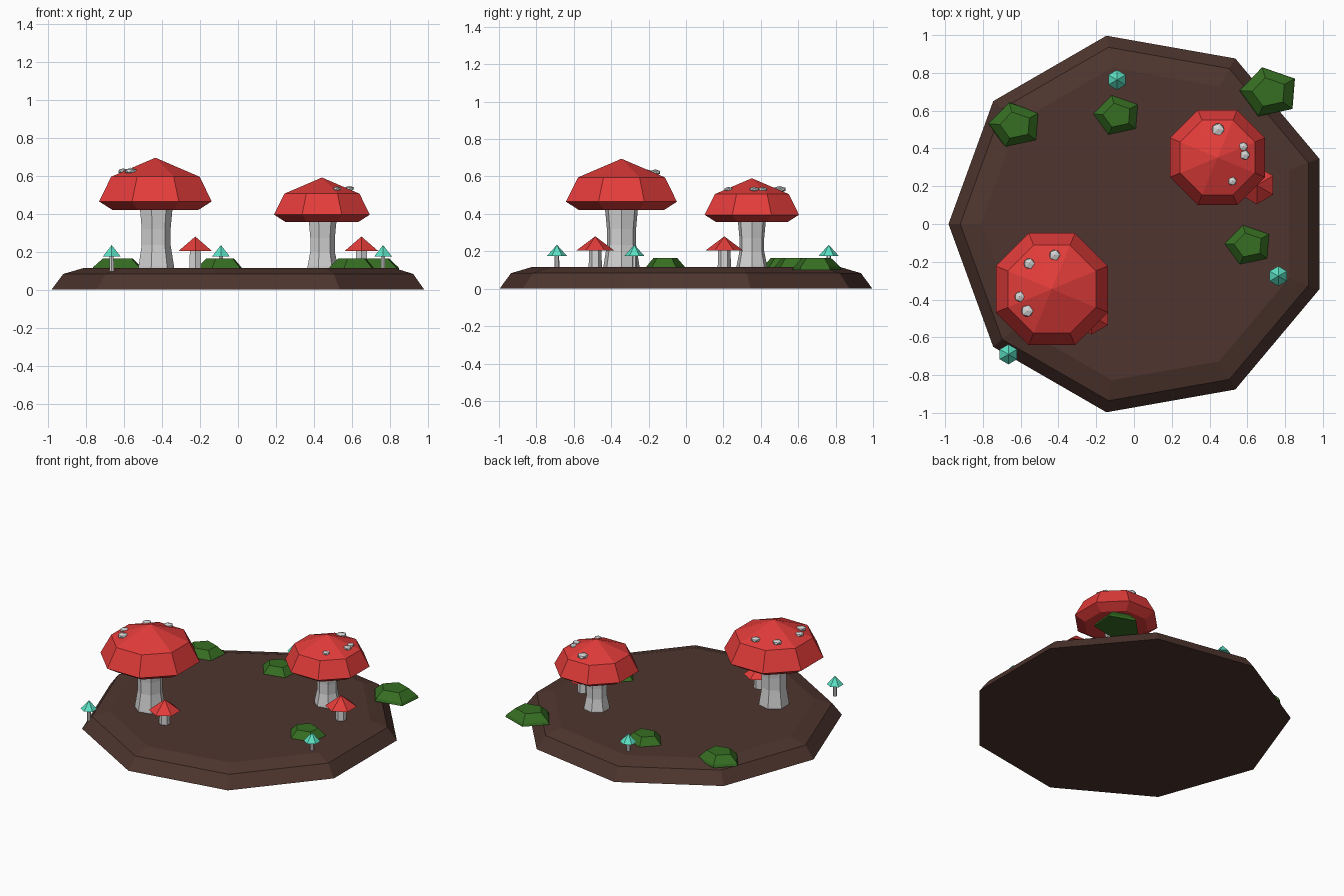
import bpy, bmesh, math

if "Cube" in bpy.data.objects:
    bpy.data.objects.remove(bpy.data.objects["Cube"])


def mat(name, r, g, b):
    m = bpy.data.materials.new(name)
    lin = [((c / 255 + 0.055) / 1.055) ** 2.4 for c in (r, g, b)]
    m.diffuse_color = (*lin, 1)
    m.use_nodes = True
    m.node_tree.nodes["Principled BSDF"].inputs["Base Color"].default_value = m.diffuse_color
    return m


SOIL = mat("soil brown", 78, 53, 46)
RED = mat("cap red", 226, 60, 58)
GREY = mat("stem grey", 212, 212, 212)
GREEN = mat("leaf green", 54, 110, 34)
TEAL = mat("teal", 92, 226, 196)


def finish(bm, name, material, loc):
    bmesh.ops.recalc_face_normals(bm, faces=bm.faces)
    me = bpy.data.meshes.new(name)
    bm.to_mesh(me)
    bm.free()
    me.materials.append(material)
    ob = bpy.data.objects.new(name, me)
    ob.location = loc
    bpy.context.collection.objects.link(ob)
    return ob


def lathe(name, material, loc, sides, profile, turn=0.0, squash=1.0):
    """Faceted solid from (radius, z) rings; radius 0 closes to a point."""
    bm = bmesh.new()
    rings = []
    for r, z in profile:
        if r == 0:
            rings.append([bm.verts.new((0, 0, z))] * sides)
            continue
        angs = [math.radians(turn) + math.tau * i / sides for i in range(sides)]
        rings.append([bm.verts.new((r * math.cos(a), r * squash * math.sin(a), z)) for a in angs])
    for lo, hi in zip(rings, rings[1:]):
        for i in range(sides):
            j = (i + 1) % sides
            quad = list(dict.fromkeys((lo[i], lo[j], hi[j], hi[i])))
            bm.faces.new(quad)
    for r, ring in ((profile[0][0], rings[0]), (profile[-1][0], rings[-1])):
        if r > 0:
            bm.faces.new(ring)
    return finish(bm, name, material, loc)


def pebble(name, loc, r):
    bm = bmesh.new()
    bmesh.ops.create_icosphere(bm, subdivisions=1, radius=r)
    bmesh.ops.scale(bm, vec=(1, 1, 0.5), verts=bm.verts)
    finish(bm, name, GREY, loc)


# Nine-sided mound of soil
lathe("ground", SOIL, (0.03, 0, 0), 9,
      [(1.012, 0), (0.95, 0.083), (0.84, 0.115)], 180)

# Two large mushrooms: stem, octagonal cap and pale spots
BIG = [
    (-0.435, -0.345, 1.0, [(-0.555, -0.21, .032), (-0.42, -0.165, .032),
                           (-0.605, -0.385, .03), (-0.565, -0.46, .035)]),
    (0.442, 0.352, 0.85, [(0.445, 0.5, .037), (0.578, 0.41, .026),
                          (0.587, 0.365, .028), (0.52, 0.227, .025)]),
]
for n, (x, y, s, spots) in enumerate(BIG):
    stem = [(0.1, 0.10 / s), (0.098, 0.125 / s), (0.08, 0.235), (0.08, 0.32), (0.09, 0.425)]
    cap = [(0.245, 0.42), (0.321, 0.465), (0.252, 0.595), (0, 0.695)]
    lathe(f"large_stem_{n}", GREY, (x, y, 0), 7, [(r * s, z * s) for r, z in stem])
    lathe(f"large_cap_{n}", RED, (x, y, 0), 8, [(r * s, z * s) for r, z in cap], 22.5)
    for k, (px, py, r) in enumerate(spots):
        d = math.hypot(px - x, py - y)
        pebble(f"cap_spot_{n}_{k}", (px, py, 0.695 * s - 0.415 * d + 0.002), r)

# Small red mushrooms
for n, (x, y) in enumerate([(-0.225, -0.485), (0.65, 0.205)]):
    lathe(f"small_stem_{n}", GREY, (x, y, 0), 6, [(0.036, 0.1), (0.033, 0.206)], 30)
    lathe(f"small_cap_{n}", RED, (x, y, 0), 6, [(0.1, 0.205), (0, 0.28)], 30)

# Tiny teal mushrooms
for n, (x, y) in enumerate([(-0.665, -0.69), (-0.09, 0.763), (0.764, -0.276)]):
    lathe(f"tiny_stem_{n}", GREY, (x, y, 0), 6, [(0.013, 0.095), (0.012, 0.177)], 30)
    lathe(f"tiny_cap_{n}", TEAL, (x, y, 0), 6, [(0.053, 0.176), (0, 0.235)], 30)

# Low five-sided bushes
for n, (x, y, s) in enumerate([(-0.626, 0.522, 1.0), (-0.088, 0.575, 0.91),
                               (0.717, 0.697, 1.09), (0.607, -0.112, 0.91)]):
    lathe(f"bush_{n}", GREEN, (x, y, 0), 5,
          [(0.146 * s, 0.1), (0.138 * s, 0.118), (0.085 * s, 0.165)], 176, 0.86)
